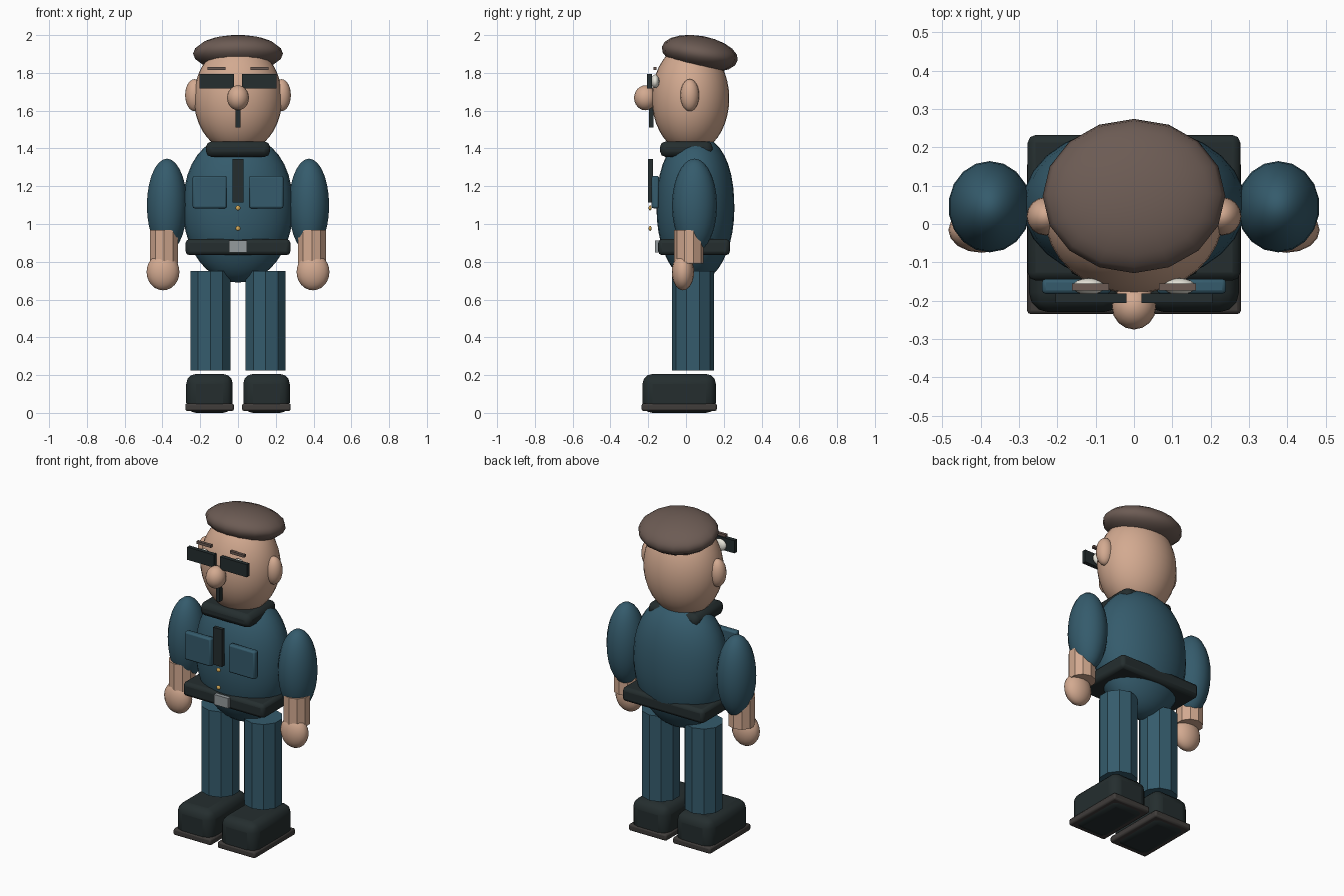
import bpy, math

if "Cube" in bpy.data.objects:
    bpy.data.objects.remove(bpy.data.objects["Cube"])

COLORS = {
    "skin": (0.65, 0.40, 0.28), "uniform": (0.035, 0.105, 0.15),
    "dark": (0.018, 0.027, 0.028), "hair": (0.15, 0.105, 0.088),
    "sole": (0.05, 0.045, 0.042), "white": (0.8, 0.78, 0.7),
    "gold": (0.7, 0.42, 0.1), "steel": (0.3, 0.33, 0.34),
}
MATS = {}
for key, c in COLORS.items():
    MATS[key] = bpy.data.materials.new(key)
    MATS[key].diffuse_color = (*c, 1)


def finish(name, mat):
    ob = bpy.context.object
    ob.name = name
    ob.data.materials.append(MATS[mat])
    return ob


def ball(name, loc, radii, mat, seg=24, rings=14, tilt=0):
    bpy.ops.mesh.primitive_uv_sphere_add(segments=seg, ring_count=rings, radius=1,
                                         location=loc, rotation=(math.radians(tilt), 0, 0))
    ob = finish(name, mat)
    ob.scale = radii
    bpy.ops.object.shade_smooth()
    return ob


def box(name, lo, hi, mat, bevel=0.0, segs=2):
    bpy.ops.mesh.primitive_cube_add(size=1, location=[(a + b) / 2 for a, b in zip(lo, hi)])
    ob = finish(name, mat)
    ob.scale = [b - a for a, b in zip(lo, hi)]
    bpy.ops.object.transform_apply(location=False, rotation=False, scale=True)
    if bevel:
        m = ob.modifiers.new("bevel", "BEVEL")
        m.width, m.segments = bevel, segs
        bpy.ops.object.shade_smooth_by_angle(angle=math.radians(35))
    return ob


def tube(name, x, y, z0, z1, r, mat):
    bpy.ops.mesh.primitive_cylinder_add(vertices=10, radius=r, depth=z1 - z0,
                                        location=(x, y, (z0 + z1) / 2))
    return finish(name, mat)


def side_box(name, s, x0, x1, y0, y1, z0, z1, mat, bevel=0.0, segs=2):
    a, b = sorted((s * x0, s * x1))
    return box(name, (a, y0, z0), (b, y1, z1), mat, bevel, segs)


# Head, hair and face centre
ball("head", (0, 0.024, 1.665), (0.234, 0.205, 0.29), "skin", 32, 20)
ball("hair", (0, 0.073, 1.902), (0.238, 0.204, 0.094), "hair", 16, 10, tilt=-10)
ball("nose", (0, -0.215, 1.668), (0.058, 0.06, 0.066), "skin", 16, 12)
box("mouth", (-0.013, -0.197, 1.51), (0.013, -0.172, 1.65), "dark")

# Torso: ellipsoid with fuller shoulders
torso = ball("torso", (0, 0.05, 1.078), (0.291, 0.206, 0.388), "uniform", 28, 20)
for v in torso.data.vertices:
    if v.co.z > 0:
        n = 2.3
        r = math.hypot(v.co.x, v.co.y)
        k = (r ** n + v.co.z ** n) ** (-1 / n)
        v.co *= k

# Collar, tie, belt, buckle and buttons
box("collar", (-0.17, -0.138, 1.355), (0.17, 0.14, 1.437), "dark", 0.03)
box("tie", (-0.03, -0.2, 1.115), (0.03, -0.176, 1.345), "dark")
box("belt", (-0.277, -0.147, 0.835), (0.277, 0.232, 0.92), "dark", 0.02)
box("buckle", (-0.048, -0.165, 0.85), (0.048, -0.14, 0.912), "steel")
for z in (1.085, 0.977):
    ball("button", (0, -0.19, z), (0.013, 0.008, 0.013), "gold", 12, 8)

# Paired parts
for s, side in ((-1, "right"), (1, "left")):
    ball(side + "_ear", (s * 0.23, 0.02, 1.682), (0.05, 0.05, 0.085), "skin", 16, 12)
    ball(side + "_eye", (s * 0.118, -0.163, 1.755), (0.042, 0.022, 0.036), "white", 16, 10)
    side_box(side + "_eyebrow", s, 0.065, 0.162, -0.173, -0.155, 1.814, 1.83, "hair")
    side_box(side + "_lens", s, 0.02, 0.204, -0.206, -0.181, 1.717, 1.795, "dark")
    side_box(side + "_pocket", s, 0.06, 0.24, -0.182, -0.143, 1.083, 1.255, "uniform", 0.01)
    ball(side + "_sleeve", (s * 0.376, 0.045, 1.098), (0.108, 0.119, 0.248), "uniform", 18, 14)
    tube(side + "_forearm", s * 0.391, 0.015, 0.79, 0.968, 0.078, "skin")
    ball(side + "_hand", (s * 0.397, -0.016, 0.746), (0.087, 0.059, 0.097), "skin", 16, 12)
    tube(side + "_leg", s * 0.146, 0.037, 0.225, 0.752, 0.111, "uniform")
    side_box(side + "_shoe", s, 0.028, 0.274, -0.23, 0.158, 0.0, 0.206, "dark", 0.052, 3)
    side_box(side + "_sole", s, 0.022, 0.279, -0.235, 0.163, 0.01, 0.05, "sole", 0.01)

for m in bpy.data.materials:
    if m.users and not m.is_grease_pencil:
        m.use_nodes = True
        m.node_tree.nodes["Principled BSDF"].inputs["Base Color"].default_value = m.diffuse_color
